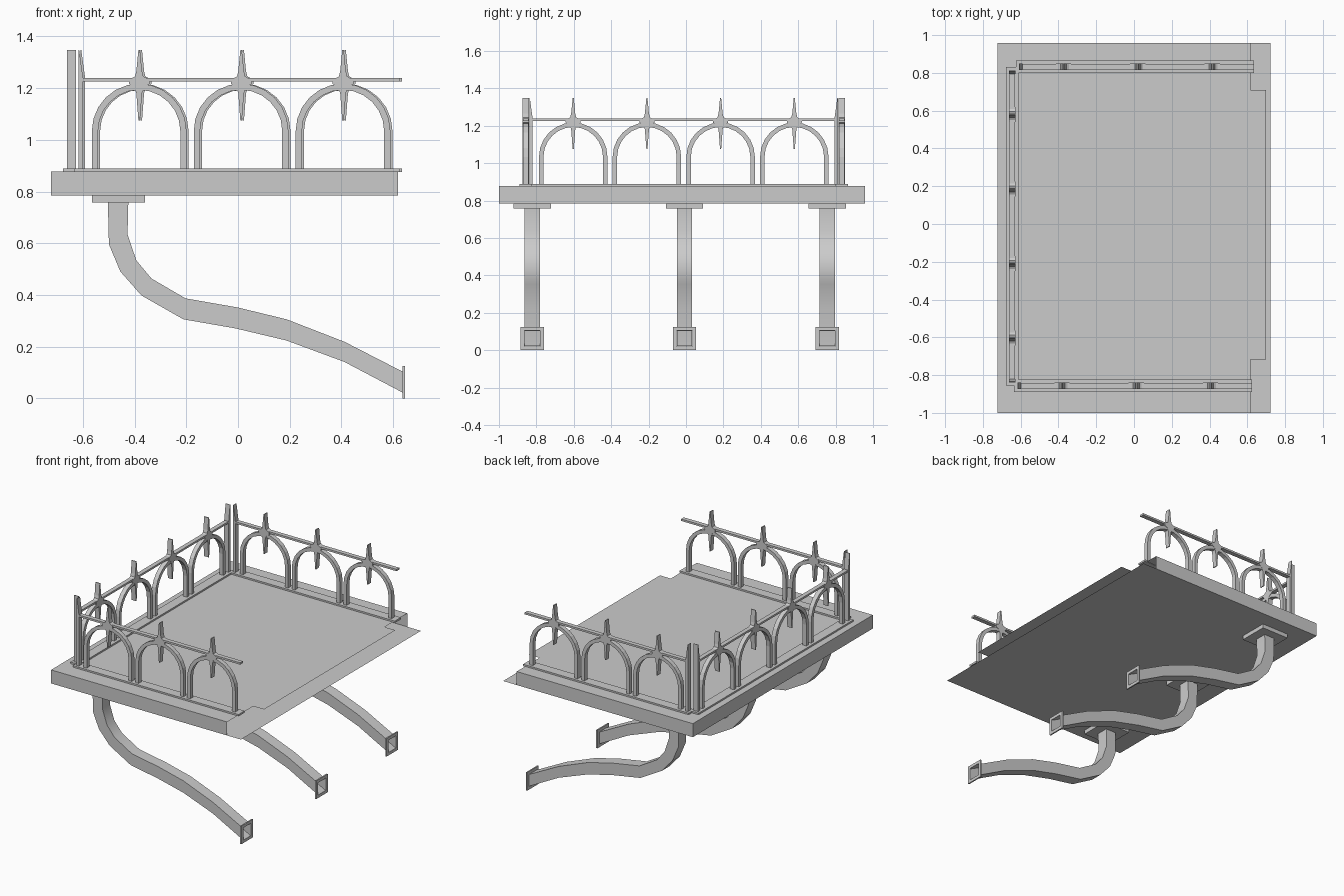
import bpy, bmesh, math

if "Cube" in bpy.data.objects:
    bpy.data.objects.remove(bpy.data.objects["Cube"])


def finish(name, bm, smooth=False):
    bmesh.ops.recalc_face_normals(bm, faces=bm.faces)
    me = bpy.data.meshes.new(name)
    bm.to_mesh(me)
    bm.free()
    ob = bpy.data.objects.new(name, me)
    bpy.context.collection.objects.link(ob)
    if smooth:
        bpy.ops.object.select_all(action='DESELECT')
        ob.select_set(True)
        bpy.context.view_layer.objects.active = ob
        bpy.ops.object.shade_smooth_by_angle(angle=math.radians(40))
    return ob


def ribbon(name, a, b, depth, centre, axis='x', caps=True, smooth=False):
    """Extruded strip between two profile lines a and b, given as (u, z)."""
    bm = bmesh.new()

    def vert(p, d):
        u, z = p
        return bm.verts.new((u, centre + d, z) if axis == 'x' else (centre + d, u, z))

    h = depth / 2
    rings = [(vert(p, -h), vert(q, -h), vert(q, h), vert(p, h)) for p, q in zip(a, b)]
    for r, s in zip(rings, rings[1:]):
        for i in range(4):
            j = (i + 1) % 4
            bm.faces.new((r[i], r[j], s[j], s[i]))
    if caps:
        bm.faces.new(rings[0])
        bm.faces.new(rings[-1])
    return finish(name, bm, smooth)


def bar(name, u0, u1, z0, z1, depth, centre, axis='x'):
    return ribbon(name, [(u0, z0), (u0, z1)], [(u1, z0), (u1, z1)], depth, centre, axis)


# balcony deck: open towards the wall side
Y0, Y1, X0, X1 = -1.0, 0.957, -0.722, 0.618
ZB, ZT = 0.785, 0.878
bm = bmesh.new()


def face(*pts):
    bm.faces.new([bm.verts.new(p) for p in pts])


face((X0, Y0, ZB), (X0, Y1, ZB), (X0, Y1, ZT), (X0, Y0, ZT))
face((X0, Y0, ZB), (X1, Y0, ZB), (X1, Y0, ZT), (X0, Y0, ZT))
face((X0, Y1, ZB), (X1, Y1, ZB), (X1, Y1, ZT), (X0, Y1, ZT))
face((X0, Y0, ZT), (X1, Y0, ZT), (X1, Y1, ZT), (X0, Y1, ZT))
# tongue at floor level and underside sheet reaching into the wall
face((X1, -0.717, ZT), (0.70, -0.717, ZT), (0.70, 0.71, ZT), (X1, 0.71, ZT))
face((X0, Y0, ZB), (X0, Y1, ZB), (0.722, Y1, ZB), (0.722, Y0, ZB))
bmesh.ops.remove_doubles(bm, verts=bm.verts, dist=1e-4)
finish("deck", bm)


# railings
def arch(name, c, centre, axis):
    def line(r):
        arc = [(c - r * math.cos(math.pi * i / 12), 1.034 + r * math.sin(math.pi * i / 12))
               for i in range(13)]
        return [(c - r, 0.888)] + arc + [(c + r, 0.888)]
    ribbon(name, line(0.183), line(0.159), 0.03, centre, axis)


STAR = [(1.075, .003), (1.18, .011), (1.202, .018), (1.216, .04), (1.232, .04),
        (1.245, .016), (1.265, .011), (1.347, .003)]


def spike(name, c, centre, axis):
    ribbon(name, [(c - w, z) for z, w in STAR], [(c + w, z) for z, w in STAR],
           0.034, centre, axis)


def end_post(name, u, s, centre, axis):
    """Half-spike post with its tall edge at u, widening in direction s."""
    ribbon(name, [(u, 0.888), (u, 1.24), (u, 1.348)],
           [(u + s * .018, 0.888), (u + s * .018, 1.24), (u + s * .003, 1.348)],
           0.034, centre, axis)


def railing(side, centre, axis, base, top, centres, posts):
    bar(side + "_base_strip", *base, 0.876, 0.889, 0.066, centre, axis)
    bar(side + "_top_rail", *top, 1.225, 1.238, 0.03, centre, axis)
    for i, c in enumerate(centres):
        arch(f"{side}_arch_{i + 1}", c, centre, axis)
        spike(f"{side}_spike_{i + 1}", c, centre, axis)
    for i, (u, s) in enumerate(posts):
        end_post(f"{side}_end_post_{i + 1}", u, s, centre, axis)


for side, y, dx in (("front", -0.856, -0.004), ("back", 0.832, 0.004)):
    railing(side, y, 'x', (-0.63 + dx, 0.63 + dx), (-0.613 + dx, 0.63 + dx),
            [-0.378 + dx, 0.016 + dx, 0.41 + dx], [(-0.613 + dx, 1)])
railing("left", -0.644, 'y', (-0.855, 0.83), (-0.838, 0.812),
        [-0.603, -0.209, 0.185, 0.579], [(-0.838, 1), (0.812, -1)])

# curved brackets
UPPER = [(-.424, .757), (-.427, .634), (-.393, .534), (-.335, .464), (-.203, .387),
         (-.002, .352), (.188, .306), (.412, .219), (.64, .102)]
LOWER = [(-.503, .757), (-.499, .596), (-.455, .491), (-.373, .398), (-.211, .306),
         (-.01, .271), (.188, .224), (.412, .141), (.64, .021)]
for n, y in (("front", -0.822), ("middle", -0.008), ("back", 0.755)):
    ribbon(n + "_bracket", UPPER, LOWER, 0.081, y, caps=False, smooth=True)
    bar(n + "_bracket_top_plate", -0.565, -0.36, 0.757, 0.785, 0.2, y)
    # square wall frame at the foot
    bm = bmesh.new()
    rings = []
    for x, h in ((.636, .042), (.636, .0625), (.645, .0625), (.645, .042)):
        rings.append([bm.verts.new((x, y + a * h, .0625 + b * h))
                      for a, b in ((-1, -1), (1, -1), (1, 1), (-1, 1))])
    for k in range(4):
        r, s = rings[k], rings[(k + 1) % 4]
        for i in range(4):
            j = (i + 1) % 4
            bm.faces.new((r[i], r[j], s[j], s[i]))
    finish(n + "_bracket_wall_frame", bm)
